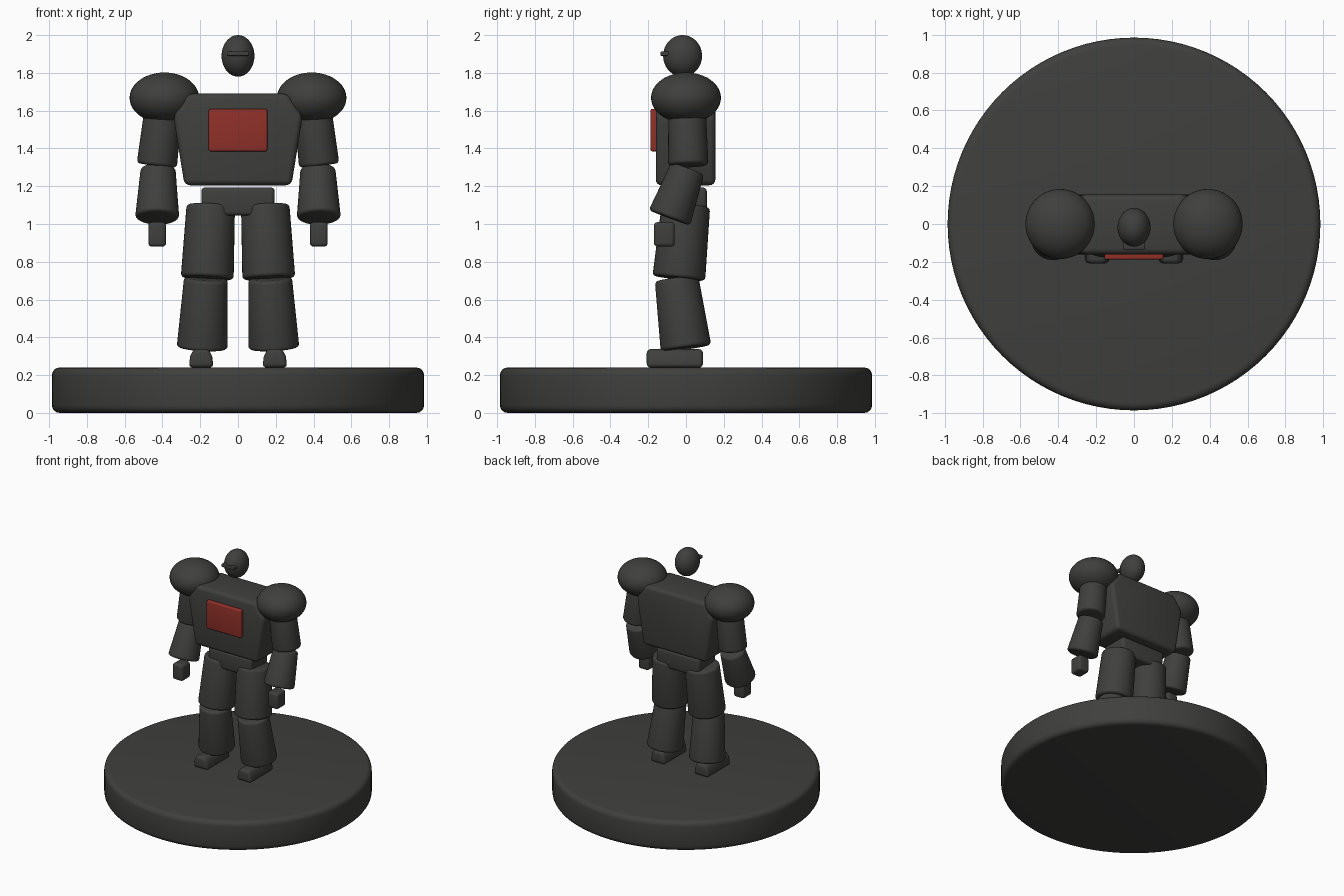
import bpy, bmesh, math
from mathutils import Vector, Matrix

if "Cube" in bpy.data.objects:
    bpy.data.objects.remove(bpy.data.objects["Cube"])


def material(name, color):
    m = bpy.data.materials.new(name)
    m.diffuse_color = color
    m.use_nodes = True
    m.node_tree.nodes["Principled BSDF"].inputs["Base Color"].default_value = m.diffuse_color
    return m


DARK = material("charcoal", (0.05, 0.05, 0.047, 1))
RED = material("red", (0.28, 0.03, 0.022, 1))


def finish(name, bm, bevel=0.0, mat=DARK):
    """Round the hard edges, then turn the bmesh into a smooth object."""
    bmesh.ops.recalc_face_normals(bm, faces=bm.faces)
    if bevel:
        edges = [e for e in bm.edges if e.calc_face_angle(0) > math.radians(20)]
        bmesh.ops.bevel(bm, geom=edges, offset=bevel, segments=4, profile=0.5,
                        affect='EDGES', clamp_overlap=True)
    me = bpy.data.meshes.new(name)
    bm.to_mesh(me)
    bm.free()
    me.materials.append(mat)
    ob = bpy.data.objects.new(name, me)
    bpy.context.collection.objects.link(ob)
    bpy.ops.object.select_all(action='DESELECT')
    ob.select_set(True)
    bpy.context.view_layer.objects.active = ob
    bpy.ops.object.shade_smooth_by_angle(angle=math.radians(35))
    return ob


def limb(name, a, b, ra, rb, bevel=0.02, sides=40):
    """Capped cone from point a (radius ra) to point b (radius rb)."""
    a, b = Vector(a), Vector(b)
    d = b - a
    rot = d.to_track_quat('Z', 'Y').to_matrix().to_4x4()
    bm = bmesh.new()
    bmesh.ops.create_cone(bm, cap_ends=True, segments=sides, radius1=ra, radius2=rb,
                          depth=d.length, matrix=Matrix.Translation((a + b) / 2) @ rot)
    return finish(name, bm, bevel)


def prism(name, half, y0, y1, bevel, x=0, mat=DARK):
    """Symmetric profile (right half, top to bottom) extruded along y."""
    pts = half + [(-px, pz) for px, pz in reversed(half)]
    bm = bmesh.new()
    face = bm.faces.new([bm.verts.new((x + px, y0, pz)) for px, pz in pts])
    ext = bmesh.ops.extrude_face_region(bm, geom=[face])
    verts = [v for v in ext['geom'] if isinstance(v, bmesh.types.BMVert)]
    bmesh.ops.translate(bm, verts=verts, vec=(0, y1 - y0, 0))
    return finish(name, bm, bevel, mat)


def ellipsoid(name, centre, radii):
    bm = bmesh.new()
    bmesh.ops.create_uvsphere(bm, u_segments=40, v_segments=24, radius=1,
                              matrix=Matrix.Translation(centre) @ Matrix.Diagonal((*radii, 1)))
    return finish(name, bm)


# round display base
limb("base", (0, 0, 0), (0, 0, 0.24), 0.985, 0.985, 0.04, 96)

# torso, chest plate and pelvis
prism("torso", [(0.265, 1.69), (0.342, 1.57), (0.283, 1.205)], -0.16, 0.155, 0.03)
prism("chest_plate", [(0.155, 1.61), (0.155, 1.385)], -0.188, -0.15, 0.01, mat=RED)
prism("pelvis", [(0.195, 1.193), (0.192, 1.09), (0.145, 1.045)], -0.11, 0.11, 0.02)

# head and visor
ellipsoid("head", (0, -0.018, 1.89), (0.087, 0.103, 0.11))
prism("visor", [(0.058, 1.914), (0.058, 1.89)], -0.135, -0.09, 0.006)

# arms and legs on both sides
for s, side in ((-1, "right"), (1, "left")):
    ellipsoid(side + "_shoulder", (s * 0.39, 0, 1.668), (0.184, 0.185, 0.134))
    limb(side + "_upper_arm", (s * 0.39, 0.005, 1.65), (s * 0.43, 0.012, 1.31), 0.098, 0.107)
    limb(side + "_forearm", (s * 0.423, 0.01, 1.295), (s * 0.428, -0.088, 1.032), 0.092, 0.117)
    prism(side + "_hand", [(0.047, 1.01), (0.047, 0.88)], -0.17, -0.06, 0.02, x=s * 0.428)
    limb(side + "_thigh", (s * 0.144, 0, 1.10), (s * 0.163, -0.038, 0.712), 0.128, 0.14)
    limb(side + "_shin", (s * 0.17, -0.05, 0.712), (s * 0.19, 0, 0.342), 0.116, 0.135)
    prism(side + "_foot", [(0.04, 0.338), (0.058, 0.3), (0.066, 0.24)], -0.208, 0.09, 0.022, x=s * 0.195)
